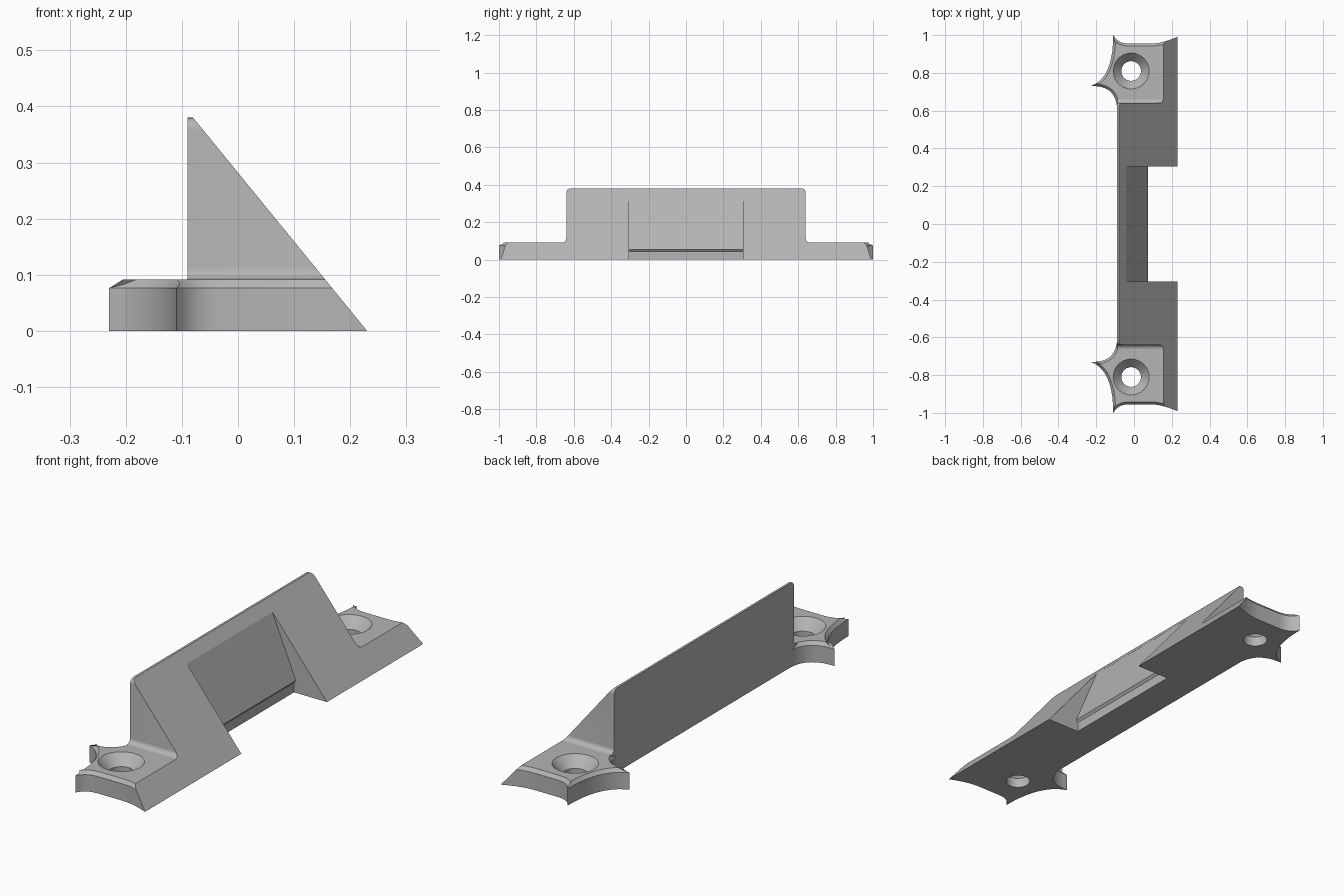
import bpy
import bmesh
from math import sin, cos, pi, radians
from mathutils import Vector

cube = bpy.data.objects.get("Cube")
if cube:
    bpy.data.objects.remove(cube, do_unlink=True)

grey = bpy.data.materials.new("plain grey")
grey.use_nodes = True
colour = (0.46, 0.46, 0.46, 1)
grey.diffuse_color = colour
grey.node_tree.nodes["Principled BSDF"].inputs["Base Color"].default_value = colour

BACK, FRONT, TOP = -0.09, 0.23, 0.38      # wedge profile limits
TAB, HALF, NOTCH = 0.092, 0.64, 0.305     # tab height, wedge and notch half lengths
SLOPE_TOP = Vector((-0.08, 0, TOP))
SLOPE_NORMAL = Vector((TOP, 0, FRONT - SLOPE_TOP.x)).normalized()


def add_object(name, bm):
    bmesh.ops.recalc_face_normals(bm, faces=bm.faces)
    mesh = bpy.data.meshes.new(name)
    bm.to_mesh(mesh)
    bm.free()
    mesh.materials.append(grey)
    obj = bpy.data.objects.new(name, mesh)
    bpy.context.collection.objects.link(obj)
    return obj


def loft(bm, rings):
    """Close a stack of equal rings into a solid."""
    loops = [[bm.verts.new(p) for p in ring] for ring in rings]
    n = len(loops[0])
    for low, high in zip(loops, loops[1:]):
        for i in range(n):
            j = (i + 1) % n
            bm.faces.new((low[i], low[j], high[j], high[i]))
    bm.faces.new(loops[0][::-1])
    bm.faces.new(loops[-1])


def cut_slope(bm):
    """Trim everything in front of the sloping face."""
    cut = bmesh.ops.bisect_plane(
        bm, geom=bm.verts[:] + bm.edges[:] + bm.faces[:], dist=1e-5,
        plane_co=SLOPE_TOP, plane_no=SLOPE_NORMAL, clear_outer=True)
    edges = [e for e in cut["geom_cut"] if isinstance(e, bmesh.types.BMEdge)]
    bmesh.ops.contextual_create(bm, geom=edges)


def subtract(obj, cutter):
    mod = obj.modifiers.new("cut", "BOOLEAN")
    mod.operation, mod.solver, mod.object = "DIFFERENCE", "EXACT", cutter
    bpy.context.view_layer.update()
    graph = bpy.context.evaluated_depsgraph_get()
    obj_mesh = bpy.data.meshes.new_from_object(obj.evaluated_get(graph))
    obj.modifiers.clear()
    obj.data = obj_mesh
    bpy.data.objects.remove(cutter, do_unlink=True)


def smooth(obj):
    bpy.ops.object.select_all(action="DESELECT")
    obj.select_set(True)
    bpy.context.view_layer.objects.active = obj
    bpy.ops.object.shade_smooth_by_angle(angle=radians(30))


def arc(cx, cy, r, start, end, n=6):
    angles = [radians(start + (end - start) * i / n) for i in range(n + 1)]
    return [(cx + r * cos(a), cy + r * sin(a)) for a in angles]


def curve(a, b, c, n=10):
    """Quadratic curve from a to c, pulled towards b."""
    a, b, c = Vector(a), Vector(b), Vector(c)
    return [a * (1 - t) ** 2 + b * 2 * t * (1 - t) + c * t * t
            for t in (i / n for i in range(n + 1))]


def inset(points, widths):
    """Offset each edge of a clockwise outline inwards by its own width."""
    n, lines, result = len(points), [], []
    for i in range(n):
        d = (points[(i + 1) % n] - points[i]).normalized()
        lines.append((points[i] + Vector((d.y, -d.x)) * widths[i], d))
    for i in range(n):
        (p, d), (q, e) = lines[i - 1], lines[i]
        cross = d.x * e.y - d.y * e.x
        if abs(cross) < 1e-4:
            result.append(q)
        else:
            w = q - p
            result.append(p + d * ((w.x * e.y - w.y * e.x) / cross))
    return result


# Wedge body: rounded top corners, filleted feet, trimmed by the slope
r = 0.022
side = arc(HALF + r, TAB + r, r, 270, 180) + arc(HALF - r, TOP - r, r, 0, 90)
outline = [(HALF + r, 0)] + side
outline += [(-y, z) for y, z in reversed(outline)]
bm = bmesh.new()
loft(bm, [[(x, y, z) for y, z in outline] for x in (BACK, 0.3)])
corners = [e for e in bm.edges
           if all(abs(v.co.x - BACK) < 1e-4 and abs(abs(v.co.y) - HALF) < 1e-4
                  for v in e.verts)]
bmesh.ops.bevel(bm, geom=corners, offset=0.015, segments=4, profile=0.5, affect="EDGES")
cut_slope(bm)
body = add_object("wedge_body", bm)

# Central notch with a steep face and a small undercut near the floor
notch_profile = [(-0.042, 0.333), (0.075, 0.055), (0.066, 0.044), (0.066, -0.1),
                 (0.4, -0.1), (0.4, 0.333)]
bm = bmesh.new()
loft(bm, [[(x, y, z) for x, z in notch_profile] for y in (-NOTCH, NOTCH)])
subtract(body, add_object("notch_cutter", bm))
smooth(body)

# Scalloped tab outline, clockwise from the wedge's back corner
scallops = [curve((BACK, 0.62), (-0.1, 0.735), (-0.23, 0.73)),
            curve((-0.23, 0.73), (-0.11, 0.77), (-0.11, 1.0)),
            curve((-0.11, 1.0), (-0.085, 0.955), (-0.03, 0.955), 5),
            curve((0.09, 0.955), (0.16, 0.955), (0.26, 1.005), 6)]
tab_outline = []
for part in scallops:
    tab_outline += [p for p in part if not tab_outline or (p - tab_outline[-1]).length > 1e-5]
chamfers = [0.013] * (len(tab_outline) - 1) + [0, 0]
tab_outline.append(Vector((0.26, 0.62)))
tab_top = inset(tab_outline, chamfers)

for name, s in (("back_tab", 1), ("front_tab", -1)):
    bm = bmesh.new()
    loft(bm, [[(p.x, s * p.y, z) for p in ring] for ring, z in
              ((tab_outline, 0), (tab_outline, 0.076), (tab_top, TAB))])
    cut_slope(bm)
    tab = add_object(name, bm)

    # Countersunk screw hole
    bm = bmesh.new()
    loft(bm, [[(-0.015 + rad * cos(a), s * 0.81 + rad * sin(a), z)
               for a in (2 * pi * i / 40 for i in range(40))]
              for rad, z in ((0.052, -0.1), (0.052, 0.045), (0.095, TAB), (0.095, 0.2))])
    subtract(tab, add_object("screw_hole_cutter", bm))
    smooth(tab)
